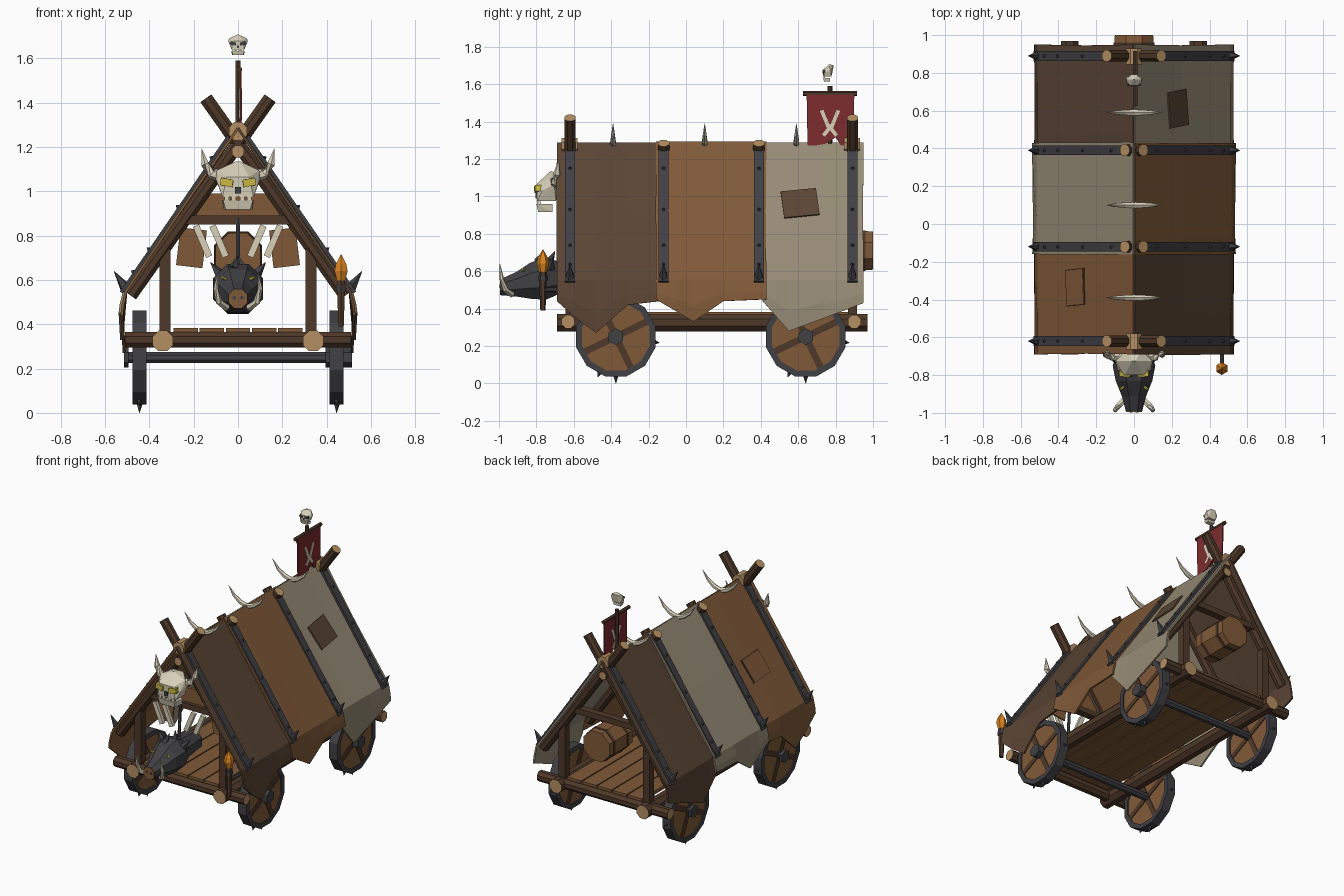
import bpy, bmesh, math, random
from mathutils import Vector, Matrix

random.seed(4)
if "Cube" in bpy.data.objects:
    bpy.data.objects.remove(bpy.data.objects["Cube"], do_unlink=True)


def material(name, code):
    rgb = [int(code[i:i + 2], 16) / 255 for i in (0, 2, 4)]
    col = [c / 12.92 if c < 0.04 else ((c + 0.055) / 1.055) ** 2.4 for c in rgb] + [1]
    m = bpy.data.materials.new(name)
    m.use_nodes = True
    m.diffuse_color = col
    m.node_tree.nodes["Principled BSDF"].inputs["Base Color"].default_value = col
    return m


WOOD = material("dark wood", "4f3929")
TAN = material("tan hide", "815a39")
DARK = material("dark hide", "5b4535")
GREY = material("grey hide", "978c76")
IRON = material("dark iron", "414145")
BONE = material("bone", "d9d1ba")
GRAIN = material("end grain", "b48f62")
RED = material("red cloth", "7d2c2e")
FLAME = material("flame", "dc851f")
EYE = material("yellow eye", "c9b843")


def finish(name, bm, mats):
    bmesh.ops.recalc_face_normals(bm, faces=bm.faces)
    me = bpy.data.meshes.new(name)
    bm.to_mesh(me)
    bm.free()
    for m in mats:
        me.materials.append(m)
    ob = bpy.data.objects.new(name, me)
    bpy.context.collection.objects.link(ob)
    return ob


def tube(name, pts, radii, mat, sides=8, cap=None, axis=None, closed=False):
    """Faceted tube through points, with its own end colour."""
    bm = bmesh.new()
    pts = [Vector(p) for p in pts]
    rings = []
    for i, p in enumerate(pts):
        d = Vector(axis) if axis else pts[min(i + 1, len(pts) - 1)] - pts[max(i - 1, 0)]
        d.normalize()
        u = Vector((0, 0, 1) if abs(d.z) < 0.9 else (0, 1, 0)).cross(d).normalized()
        v = d.cross(u)
        angles = [(k + 0.5) * math.tau / sides for k in range(sides)]
        rings.append([bm.verts.new(p + radii[i] * (u * math.cos(a) + v * math.sin(a))) for a in angles])
    pairs = list(zip(rings, rings[1:])) + ([(rings[-1], rings[0])] if closed else [])
    for a, b in pairs:
        for k in range(sides):
            j = (k + 1) % sides
            bm.faces.new((a[k], a[j], b[j], b[k]))
    if not closed:
        for ring in (rings[0], rings[-1]):
            bm.faces.new(ring).material_index = 1
    return finish(name, bm, [mat, cap or mat])


def log(name, p, q, r, mat=WOOD, cap=GRAIN, sides=8):
    return tube(name, [p, q], [r, r], mat, sides, cap)


def spike(name, p, q, r, mat=IRON, sides=5):
    return tube(name, [p, q], [r, 0.001], mat, sides)


def bar(name, p, q, w, t, mat, side=(0, 1, 0)):
    """Box from p to q, w wide along side and t thick."""
    p, q = Vector(p), Vector(q)
    z = (q - p).normalized()
    s = Vector(side)
    s = (s - z * s.dot(z)).normalized()
    n = z.cross(s)
    m = Matrix((s * w, n * t, q - p)).transposed().to_4x4()
    bm = bmesh.new()
    bmesh.ops.create_cube(bm, size=1, matrix=Matrix.Translation((p + q) / 2) @ m)
    return finish(name, bm, [mat])


def hull(name, half, mat, centre, s):
    """Convex solid from mirrored half points."""
    bm = bmesh.new()
    for x, y, z in half:
        for sx in (-1, 1):
            bm.verts.new(Vector(centre) + s * Vector((sx * x, y, z)))
    geo = bmesh.ops.convex_hull(bm, input=bm.verts)
    bmesh.ops.delete(bm, geom=geo["geom_interior"], context="VERTS")
    return finish(name, bm, [mat])


def on_slope(sx, y, t, off=0.0):
    return Vector((sx * (0.505 * t + 0.824 * off), y, 1.285 - 0.735 * t + 0.566 * off))


# Hide covers: three overlapping panels a side, each with a ragged hem
HEMS = [
    [(-0.69, 0.44), (-0.59, 0.35), (-0.48, 0.27), (-0.31, 0.42), (-0.14, 0.44)],
    [(-0.16, 0.45), (-0.06, 0.39), (0.04, 0.33), (0.2, 0.44), (0.43, 0.45)],
    [(0.41, 0.44), (0.48, 0.36), (0.55, 0.28), (0.74, 0.35), (0.95, 0.43)],
]
for sx, colours in ((1, (DARK, TAN, GREY)), (-1, (TAN, GREY, DARK))):
    for i, hem in enumerate(HEMS):
        lift = 0.008 if i == 1 else 0.0
        bm = bmesh.new()
        cols = []
        for y, z in hem:
            j = random.uniform(-0.006, 0.004)
            path = [on_slope(sx, y, 0, lift), on_slope(sx, y + j, 0.5, lift + j), on_slope(sx, y, 1, lift),
                    Vector((sx * (0.52 + lift), y, 0.4 * 0.55 + 0.6 * z)),
                    Vector((sx * (0.525 + lift - 0.06 * (0.45 - z)), y, z))]
            path[0].x = 0
            cols.append([bm.verts.new(p) for p in path])
        for a, b in zip(cols, cols[1:]):
            for k in range(4):
                bm.faces.new((a[k], a[k + 1], b[k + 1], b[k]))
        ob = finish("hide_panel", bm, [colours[i]])
        mod = ob.modifiers.new("thickness", "SOLIDIFY")
        mod.thickness, mod.offset = 0.012, 0

# Patches sewn on the hides
bar("hide_patch", on_slope(1, 0.6, 0.35, 0.01), on_slope(1, 0.62, 0.54, 0.01), 0.19, 0.009, DARK)
bar("patch_border", on_slope(-1, -0.33, 0.505, 0.008), on_slope(-1, -0.34, 0.695, 0.008), 0.194, 0.009, WOOD)
bar("hide_patch", on_slope(-1, -0.33, 0.51, 0.012), on_slope(-1, -0.34, 0.69, 0.012), 0.185, 0.006, TAN)

# Rafters, iron straps, rivets and eave spikes
for y in (-0.62, -0.12, 0.39, 0.89):
    end = y in (-0.62, 0.89)
    for sx in (-1, 1):
        top = (-0.145 * sx, y, 1.42) if end else (-0.05 * sx, y, 1.285)
        log("rafter", top, (sx * 0.485, y, 0.53), 0.033)
        bar("iron_strap", on_slope(sx, y, 0.06, 0.014), on_slope(sx, y, 1.02, 0.014), 0.052, 0.016, IRON)
        for t in (0.2, 0.5, 0.76, 0.9):
            spike("rivet", on_slope(sx, y, t, 0.02), on_slope(sx, y, t, 0.034), 0.012)
        spike("eave_spike", (sx * 0.505, y, 0.56), (sx * 0.56, y, 0.64), 0.028)
    if end:
        log("rafter_lashing", (0, y - 0.045, 1.272), (0, y + 0.04, 1.272), 0.045, GRAIN)

# Ridge pole under the hides and crossed ridge horns
log("ridge_pole", (0, -0.67, 1.18), (0, 0.93, 1.18), 0.03)
for y in (-0.39, 0.1, 0.59):
    for sx in (-1, 1):
        tube("ridge_horn", [(0, y, 1.28), (sx * 0.05, y, 1.295), (sx * 0.1, y, 1.33), (sx * 0.145, y, 1.39)],
             [0.018, 0.016, 0.011, 0.001], BONE, 6)

# End frames: posts and collar beams
for y in (-0.62, 0.89):
    for sx in (-1, 1):
        bar("end_post", (sx * 0.33, y, 0.33), (sx * 0.33, y, 0.74), 0.05, 0.05, WOOD)
    bar("collar_beam", (-0.25, y, 0.87), (0.25, y, 0.87), 0.05, 0.04, WOOD)
bar("gable_board", (-0.19, -0.61, 0.94), (0.19, -0.61, 0.94), 0.02, 0.1, TAN)

# Chassis: long beams, cross beams and floor
for sx in (-1, 1):
    log("long_beam", (sx * 0.34, -0.69, 0.325), (sx * 0.34, 0.97, 0.325), 0.05)
for y in (-0.63, 0.9):
    log("cross_beam", (-0.51, y, 0.33), (0.51, y, 0.33), 0.038)
for k in range(5):
    x = (k - 2) * 0.118
    bar("floor_plank", (x, -0.64, 0.37), (x, 0.91, 0.37), 0.11, 0.025, TAN, (1, 0, 0))

# Wheels, axles and rim studs
X = Vector((1, 0, 0))
for y in (-0.375, 0.64):
    log("axle", (-0.5, y, 0.25), (0.5, y, 0.25), 0.027, IRON, IRON)
    for sx in (-1, 1):
        c = Vector((sx * 0.445, y, 0.25))
        tube("wheel_rim", [c - X * 0.032, c + X * 0.032, c + X * 0.032, c - X * 0.032],
             [0.22, 0.22, 0.187, 0.187], IRON, 12, axis=X, closed=True)
        log("wheel_disc", c - X * 0.024, c + X * 0.024, 0.19, TAN, TAN, 12)
        log("wheel_hub", c - X * 0.05, c + X * 0.07 * sx, 0.045, IRON, IRON, 6)
        for a in (0.45, 0.45 + math.pi / 2):
            d = Vector((0, math.cos(a), math.sin(a))) * 0.185
            bar("wheel_spoke", c - d, c + d, 0.058, 0.036, WOOD, X)
        for a, tip in ((-90, 0.25), (-114, 0.236), (-8, 0.236)):
            d = Vector((0, math.cos(math.radians(a)), math.sin(math.radians(a))))
            spike("rim_stud", c + d * 0.205, c + d * tip, 0.016)

# Barrel hung at the back
tube("barrel", [(0, 0.74, 0.71), (0, 0.8, 0.71), (0, 0.94, 0.71), (0, 1.0, 0.71)],
     [0.11, 0.115, 0.115, 0.11], TAN, 8)
for y in (0.79, 0.94):
    tube("barrel_hoop", [(0, y, 0.71), (0, y + 0.02, 0.71)], [0.118, 0.118], WOOD, 8)

# Skulls: a large one on the gable, a small one over the banner
CRANIUM = [(0.01, 0.0, 0.1), (0.04, 0.06, 0.085), (0.095, 0.0, 0.06), (0.105, 0.02, 0.03), (0.09, -0.045, -0.005),
           (0.07, -0.07, -0.06), (0.07, 0.03, -0.06), (0.05, -0.075, 0.03)]
JAW = [(0.072, 0.01, -0.075), (0.068, -0.075, -0.075), (0.065, 0.01, -0.118), (0.055, -0.065, -0.118)]


def skull(name, c, s, eye):
    c = Vector(c)
    hull(name + "_cranium", CRANIUM, BONE, c, s)
    hull(name + "_jaw", JAW, BONE, c, s)
    for sx in (-1, 1):
        p = c + s * Vector((sx * 0.022, -0.069, 0.0))
        bar(name + "_eye", p, p + s * Vector((sx * 0.056, 0.005, 0.01)), 0.034 * s, 0.035 * s, eye, (0, 0, 1))
        for x in (0.02, 0.05):
            bar(name + "_tooth", c + s * Vector((sx * x, -0.062, -0.08)),
                c + s * Vector((sx * x, -0.062, -0.05)), 0.02 * s, 0.02 * s, BONE)
    bar(name + "_nose", c + s * Vector((0, -0.07, -0.045)), c + s * Vector((0, -0.07, -0.015)),
        0.025 * s, 0.02 * s, IRON, (1, 0, 0))


skull("gable_skull", (0, -0.725, 1.035), 1.0, EYE)
skull("banner_skull", (0, 0.765, 1.665), 0.42, IRON)
for sx in (-1, 1):
    tube("skull_horn", [(sx * 0.07, -0.7, 1.065), (sx * 0.115, -0.7, 1.08), (sx * 0.148, -0.69, 1.12),
                        (sx * 0.165, -0.68, 1.195)], [0.028, 0.026, 0.02, 0.001], BONE, 6)
    # Hanging bones and hide scraps
    for x in (0.19, 0.115):
        bar("hanging_bone", (sx * x, -0.655, 0.845), (sx * (x - 0.06), -0.655, 0.705), 0.03, 0.024, BONE, (1, 0, 0))
    bar("hide_scrap", (sx * 0.2, -0.5, 0.83), (sx * 0.22, -0.5, 0.66), 0.12, 0.01, TAN, (1, 0, 0))

# Boar head ram with its neck reaching inside
log("ram_hanger", (0, -0.66, 0.62), (0, -0.64, 0.88), 0.01, IRON, IRON, 6)
tube("boar_head", [(0, -0.5, 0.57), (0, -0.67, 0.565), (0, -0.75, 0.56), (0, -0.83, 0.55), (0, -0.91, 0.53),
                   (0, -0.99, 0.515)], [0.075, 0.09, 0.122, 0.105, 0.07, 0.047], IRON, 8, axis=(0, -1, 0))
log("boar_snout", (0, -0.985, 0.515), (0, -0.995, 0.515), 0.046, TAN, TAN)
for sx in (-1, 1):
    spike("boar_ear", (sx * 0.07, -0.73, 0.61), (sx * 0.125, -0.71, 0.68), 0.034)
    spike("boar_mane", (sx * 0.02, -0.76 + 0.03 * sx, 0.65), (0, -0.73 + 0.03 * sx, 0.71), 0.025)
    tube("boar_tusk", [(sx * 0.05, -0.93, 0.475), (sx * 0.085, -0.965, 0.5), (sx * 0.1, -0.985, 0.56),
                       (sx * 0.09, -0.995, 0.64)], [0.018, 0.016, 0.012, 0.001], BONE, 6)
    log("boar_eye", (sx * 0.05, -0.86, 0.6), (sx * 0.072, -0.875, 0.612), 0.008, EYE, EYE, 6)
    log("boar_nostril", (sx * 0.017, -0.98, 0.52), (sx * 0.017, -0.998, 0.52), 0.009, IRON, IRON, 6)

# Torch on the front corner
log("torch_bracket", (0.465, -0.62, 0.5), (0.465, -0.77, 0.5), 0.012, IRON, IRON, 6)
tube("torch_handle", [(0.465, -0.765, 0.39), (0.465, -0.765, 0.6)], [0.014, 0.022], WOOD, 6)
log("torch_band", (0.465, -0.765, 0.55), (0.465, -0.765, 0.575), 0.026, IRON, IRON, 6)
tube("torch_flame", [(0.465, -0.765, z) for z in (0.59, 0.64, 0.67, 0.715)], [0.02, 0.034, 0.028, 0.002], FLAME, 6)

# Banner with a bone device
log("banner_pole", (0, 0.77, 1.25), (0, 0.77, 1.59), 0.013, WOOD, WOOD, 6)
log("banner_crossbar", (0.006, 0.625, 1.55), (0.006, 0.915, 1.55), 0.013, WOOD, WOOD, 6)
bm = bmesh.new()
edge = [(0.645, 1.545), (0.9, 1.545), (0.895, 1.29), (0.83, 1.27), (0.8, 1.315), (0.74, 1.28), (0.65, 1.265)]
bm.faces.new([bm.verts.new((0.012, y, z)) for y, z in edge])
ob = finish("banner_cloth", bm, [RED])
mod = ob.modifiers.new("thickness", "SOLIDIFY")
mod.thickness, mod.offset = 0.008, 0
for s in (-1, 1):
    bar("banner_bone", (0.012, 0.77 + s * 0.045, 1.46), (0.012, 0.77 + s * 0.008, 1.37), 0.02, 0.014, BONE)
    bar("banner_bone", (0.012, 0.77 + s * 0.008, 1.38), (0.012, 0.77 - s * 0.035, 1.325), 0.02, 0.014, BONE)
